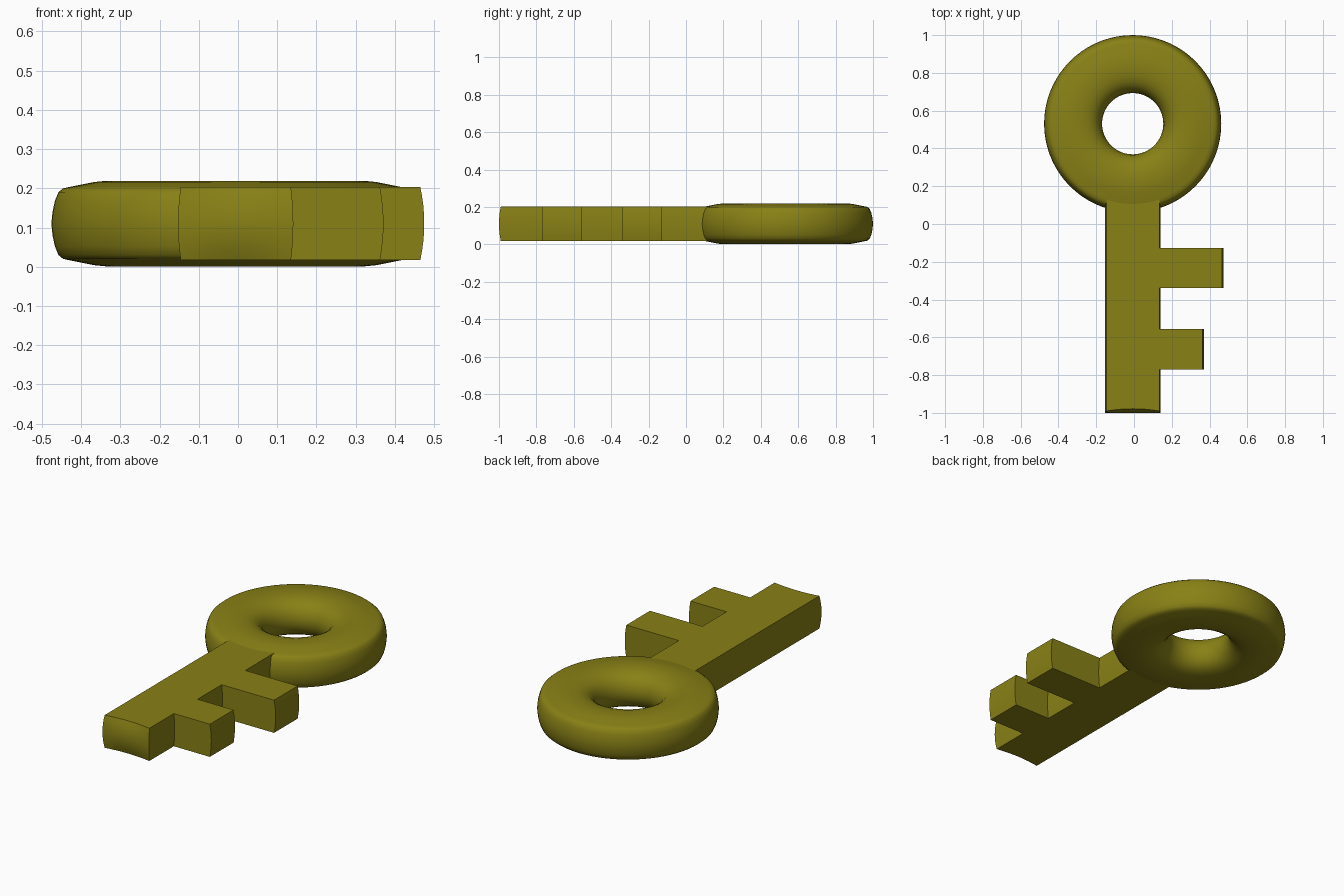
import bpy, bmesh, math

if "Cube" in bpy.data.objects:
    bpy.data.objects.remove(bpy.data.objects["Cube"])

MID, HALF = 0.11, 0.093

mat = bpy.data.materials.new("olive_brass")
mat.diffuse_color = (0.25, 0.22, 0.008, 1)
mat.use_nodes = True
mat.node_tree.nodes["Principled BSDF"].inputs["Base Color"].default_value = mat.diffuse_color


def finish(bm, name, angle):
    bmesh.ops.recalc_face_normals(bm, faces=bm.faces)
    mesh = bpy.data.meshes.new(name)
    bm.to_mesh(mesh)
    bm.free()
    obj = bpy.data.objects.new(name, mesh)
    bpy.context.collection.objects.link(obj)
    mesh.materials.append(mat)
    bpy.ops.object.select_all(action='DESELECT')
    obj.select_set(True)
    bpy.context.view_layer.objects.active = obj
    bpy.ops.object.shade_smooth_by_angle(angle=math.radians(angle))
    return obj


def loft(bm, rings, closed):
    # Joins matching loops of vertices with quads
    count = len(rings) if closed else len(rings) - 1
    for i in range(count):
        a, b = rings[i], rings[(i + 1) % len(rings)]
        for j in range(len(a)):
            k = (j + 1) % len(a)
            bm.faces.new((a[j], a[k], b[k], b[j]))


# Bow: rounded ring, upper half of the section from outer rim to hole, then mirrored
upper = [(0.469, 0.0), (0.466, 0.03), (0.460, 0.058), (0.451, 0.080), (0.439, 0.090),
         (0.42, 0.094), (0.39, 0.100), (0.36, 0.106), (0.33, 0.109), (0.29, 0.109),
         (0.255, 0.105), (0.225, 0.096), (0.20, 0.082), (0.18, 0.060),
         (0.167, 0.032), (0.162, 0.0)]
section = upper + [(r, -z) for r, z in reversed(upper[1:-1])]
SEG = 72
bm = bmesh.new()
rings = []
for r, z in section:
    rings.append([bm.verts.new((-0.007 + r * math.cos(2 * math.pi * i / SEG),
                                0.531 + r * math.sin(2 * math.pi * i / SEG),
                                MID + z)) for i in range(SEG)])
loft(bm, rings, True)
finish(bm, "bow_ring", 40)


# Blade: shaft and two teeth, stacked outlines whose outer ends bulge at mid height
def outline(k):
    left, right = -0.146 - 0.007 * k, 0.135 + 0.006 * k
    pts = [(left, 0.2)]
    for i in range(9):
        u = i / 4 - 1
        y = -0.978 - 0.012 * u * u * (1 - k) - 0.022 * k
        pts.append((left + (right - left) * i / 8, y))
    for y0, y1, tip in ((-0.77, -0.557, 0.362 + 0.009 * k),
                        (-0.34, -0.128, 0.465 + 0.010 * k)):
        pts += [(right, y0), (tip, y0), (tip, y1), (right, y1)]
    return pts + [(right, 0.2)]


bm = bmesh.new()
layers = []
for n in range(9):
    t = n / 4 - 1
    layers.append([bm.verts.new((x, y, MID + HALF * t)) for x, y in outline(1 - t * t)])
loft(bm, layers, False)
bm.faces.new(layers[0])
bm.faces.new(layers[-1])
finish(bm, "blade", 30)
